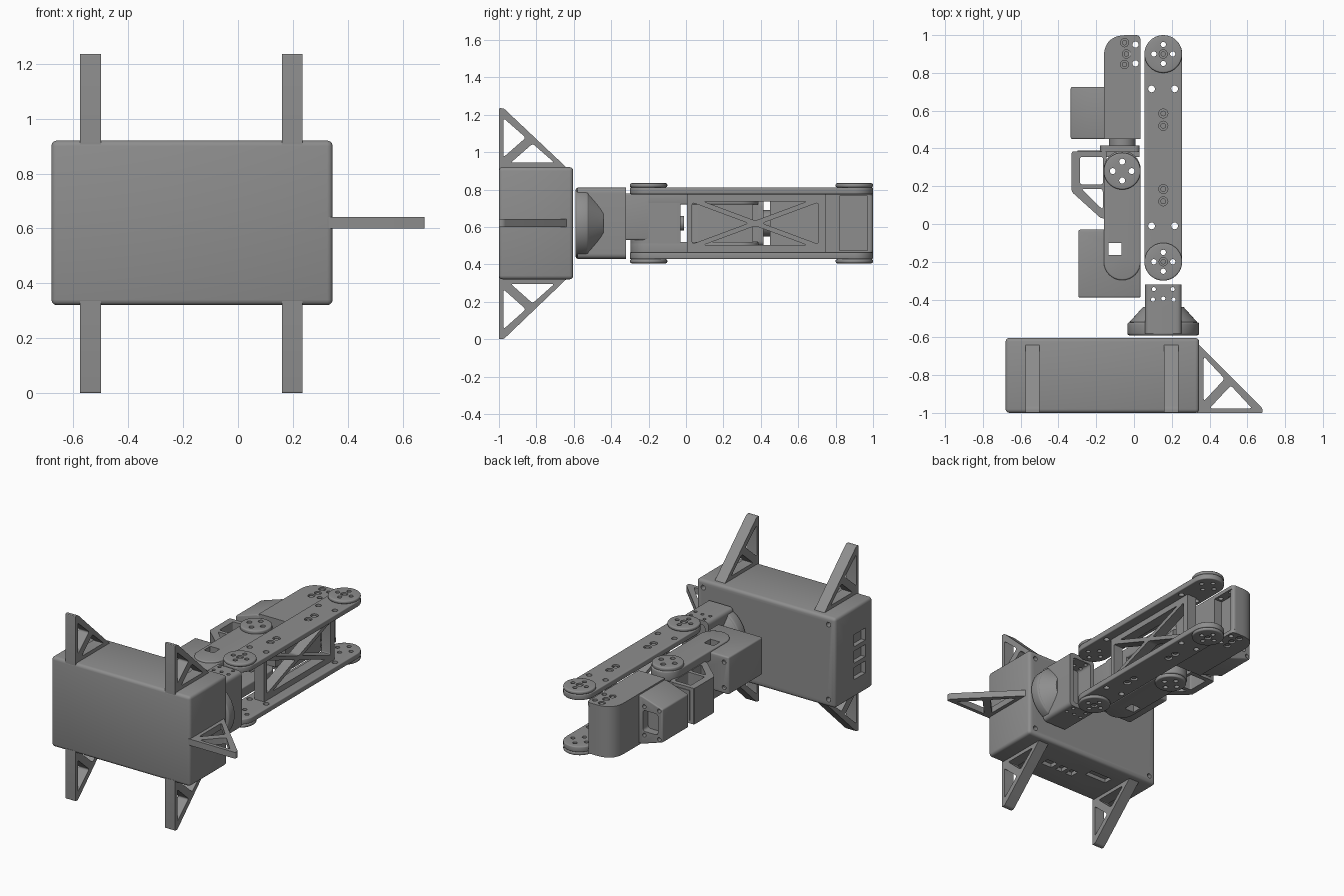
import bpy, bmesh, math
from mathutils import Vector

cube = bpy.data.objects.get("Cube")
if cube:
    bpy.data.objects.remove(cube)

GREY = (0.27, 0.27, 0.27, 1)
grey = bpy.data.materials.new("plain_grey")
grey.use_nodes = True
grey.diffuse_color = GREY
grey.node_tree.nodes["Principled BSDF"].inputs["Base Color"].default_value = GREY

MID = 0.62  # height of the arm's plane of symmetry
AXES = {"x": lambda u, v, w: (w, u, v),
        "y": lambda u, v, w: (u, w, v),
        "z": lambda u, v, w: (u, v, w)}


# ---- outline helpers ----
def circle(u, v, r, n=16):
    return [(u + r * math.cos(math.tau * i / n), v + r * math.sin(math.tau * i / n)) for i in range(n)]


def rounded(points, radii, n=6):
    if not isinstance(radii, (list, tuple)):
        radii = [radii] * len(points)
    pts, out = [Vector(p) for p in points], []
    for i, p in enumerate(pts):
        if not radii[i]:
            out.append(tuple(p))
            continue
        a = p + (pts[i - 1] - p).normalized() * radii[i]
        b = p + (pts[(i + 1) % len(pts)] - p).normalized() * radii[i]
        for k in range(n + 1):
            t = k / n
            out.append(tuple(a * (1 - t) ** 2 + p * 2 * t * (1 - t) + b * t * t))
    return out


def rect(u0, u1, v0, v1, r=0.0):
    return rounded([(u0, v0), (u1, v0), (u1, v1), (u0, v1)], r)


def capsule(u, v0, v1, r, n=16):
    arc = [math.pi * i / n for i in range(n + 1)]
    return ([(u + r * math.cos(a), v1 + r * math.sin(a)) for a in arc] +
            [(u - r * math.cos(a), v0 - r * math.sin(a)) for a in arc])


def inner_triangle(points, gap):
    a, b, c = [Vector(p) for p in points]
    la, lb, lc = (b - c).length, (c - a).length, (a - b).length
    centre = (a * la + b * lb + c * lc) / (la + lb + lc)
    area = abs((b - a).cross(c - a)) / 2
    k = 1 - gap / (2 * area / (la + lb + lc))
    return rounded([centre + (p - centre) * k for p in (a, b, c)], 0.015, 4)


def bolt_circle(u, v, d=0.05, r=0.014):
    return [circle(u + d, v, r), circle(u - d, v, r), circle(u, v + d, r), circle(u, v - d, r)]


def counter_clockwise(loop):
    area = sum(loop[i - 1][0] * p[1] - p[0] * loop[i - 1][1] for i, p in enumerate(loop))
    return loop if area > 0 else loop[::-1]


# ---- solid helpers ----
def finish(obj):
    obj.data.polygons.foreach_set("use_smooth", [True] * len(obj.data.polygons))
    obj.data.set_sharp_from_angle(angle=math.radians(32))


def prism(name, axis, w0, w1, outline, holes=(), bevel=0.0):
    bm = bmesh.new()
    loops = [[bm.verts.new((u, v, w0)) for u, v in counter_clockwise(lp)] for lp in (outline, *holes)]
    if holes:
        edges = [bm.edges.new((lp[i - 1], lp[i])) for lp in loops for i in range(len(lp))]
        bmesh.ops.triangle_fill(bm, edges=edges, use_beauty=True, normal=(0, 0, 1))
    else:
        bm.faces.new(loops[0])
    new = bmesh.ops.extrude_face_region(bm, geom=bm.faces[:])["geom"]
    bmesh.ops.translate(bm, verts=[g for g in new if isinstance(g, bmesh.types.BMVert)], vec=(0, 0, w1 - w0))
    bmesh.ops.recalc_face_normals(bm, faces=bm.faces)
    if bevel:
        rim = {(round(u, 4), round(v, 4)) for u, v in outline}
        sharp = [e for e in bm.edges if e.calc_face_angle(0) > 0.5 and
                 all((round(q.co.x, 4), round(q.co.y, 4)) in rim for q in e.verts)]
        bmesh.ops.bevel(bm, geom=sharp, offset=bevel, segments=3, profile=0.5, affect="EDGES", clamp_overlap=True)
    for q in bm.verts:
        q.co = AXES[axis](*q.co)
    bmesh.ops.recalc_face_normals(bm, faces=bm.faces)
    if bm.calc_volume(signed=True) < 0:
        bmesh.ops.reverse_faces(bm, faces=bm.faces)
    mesh = bpy.data.meshes.new(name)
    bm.to_mesh(mesh)
    bm.free()
    mesh.materials.append(grey)
    obj = bpy.data.objects.new(name, mesh)
    bpy.context.scene.collection.objects.link(obj)
    finish(obj)
    return obj


def cut(obj, cutters):
    for c in cutters:
        m = obj.modifiers.new("cut", "BOOLEAN")
        m.operation, m.solver, m.object = "DIFFERENCE", "EXACT", c
    bpy.context.view_layer.update()
    obj_eval = obj.evaluated_get(bpy.context.evaluated_depsgraph_get())
    mesh = bpy.data.meshes.new_from_object(obj_eval)
    obj.modifiers.clear()
    obj.data = mesh
    for c in cutters:
        bpy.data.objects.remove(c)
    finish(obj)


def both_sides(name, lo, hi, outline, holes=(), bevel=0.0):
    """The same plate above and below the middle plane; lo and hi are distances from it."""
    prism("upper_" + name, "z", MID + lo, MID + hi, outline, holes, bevel)
    prism("lower_" + name, "z", MID - hi, MID - lo, outline, holes, bevel)


# ---- base box with port slots and screw holes ----
base = prism("base_box", "y", -1, -0.603, rect(-0.68, 0.345, 0.32, 0.92), bevel=0.02)
cutters = [prism("slot", "x", -0.7, -0.65, rect(-0.92, -0.80, z - 0.04, z + 0.04)) for z in (0.48, 0.59, 0.70)]
cutters += [prism("slot", "z", 0.3, 0.345, rect(x - w, x + w, y - 0.03, y + 0.03))
            for x, y, w in ((-0.34, -0.75, 0.08), (-0.18, -0.82, 0.025), (-0.1, -0.82, 0.025), (0, -0.82, 0.04))]
cutters += [prism("hole", "y", -0.64, -0.58, circle(x, z, 0.016)) for x in (-0.63, 0.295) for z in (0.37, 0.87)]
cut(base, cutters)


# ---- triangular fins around the base ----
def fin(name, axis, w0, w1, place, height):
    a, b, c, m = (0, 0), (0.36, 0), (0, height), (0.18, height / 2)
    body = rounded([(0, -0.015), (0.375, -0.015), (0.025, height), (0, height)], [0, 0, 0.012, 0.006], 4)
    holes = [inner_triangle(t, 0.024) for t in ((a, m, c), (a, b, m))]
    prism(name, axis, w0, w1, [place(*p) for p in body], [[place(*p) for p in h] for h in holes])


for side, x in (("right", -0.575), ("left", 0.16)):
    fin(side + "_top_fin", "x", x, x + 0.075, lambda d, h: (d - 1, 0.92 + h), 0.315)
    fin(side + "_bottom_fin", "x", x, x + 0.075, lambda d, h: (d - 1, 0.32 - h), 0.32)
fin("side_fin", "z", 0.6, 0.642, lambda d, h: (0.345 + h, d - 1), 0.335)

# ---- rotating shoulder: disc, tapered collar and open housing ----
prism("shoulder_disc", "y", -0.59, -0.52, circle(0.155, MID, 0.19, 48), bevel=0.012)
collar = prism("shoulder_collar", "y", -0.52, -0.44, circle(0.155, MID, 0.18, 48))
for v in collar.data.vertices:
    if v.co.y > -0.48:
        v.co.x = 0.155 + (v.co.x - 0.155) * 0.6
        v.co.z = MID + (v.co.z - MID) * 0.6
prism("shoulder_block", "y", -0.58, -0.44, rect(0.058, 0.252, 0.43, 0.81, 0.03))
housing = prism("shoulder_housing", "y", -0.44, -0.32, rect(0.058, 0.252, 0.43, 0.81, 0.03),
                [rect(0.085, 0.225, 0.46, 0.78, 0.02)])
cut(housing, [prism("hole", "z", 0.4, 0.9, circle(x, y, 0.011))
              for x, y in ((0.105, -0.345), (0.205, -0.345), (0.1, -0.4), (0.155, -0.395), (0.21, -0.4))])

# ---- long link: two plates, end discs and a truss web ----
X = 0.155
ends = [h for y in (-0.2, 0.9) for h in bolt_circle(X, y)]
pins = [circle(x, y, 0.018) for x in (0.093, 0.215) for y in (-0.01, 0.715)]
screw_rows = (0.12, 0.185, 0.52, 0.585)
both_sides("link_plate", 0.155, 0.192, capsule(X, -0.2, 0.9, 0.1),
           ends + pins + [circle(X, y, 0.024) for y in screw_rows], 0.006)
for y in screw_rows:
    both_sides("link_screw", 0.15, 0.185, circle(X, y, 0.015))
for name, y in (("shoulder_joint", -0.2), ("elbow_joint", 0.9)):
    both_sides(name + "_disc", 0.192, 0.214, circle(X, y, 0.1, 40), bolt_circle(X, y) + [circle(X, y, 0.022)], 0.008)
    both_sides(name + "_screw", 0.19, 0.208, circle(X, y, 0.014))
corners = [(0.02, 0.49), (0.72, 0.49), (0.72, 0.75), (0.02, 0.75)]
web_holes = [inner_triangle((corners[i - 1], corners[i], (0.37, MID)), 0.013) for i in range(4)]
prism("link_truss", "x", X - 0.035, X + 0.035, rect(0.005, 0.745, 0.46, 0.78), web_holes)

# ---- lower forearm: capsule link with drive box ----
F = -0.0625
window = rect(-0.135, -0.065, -0.165, -0.1)
both_sides("forearm_plate", 0.1, 0.17, capsule(F, -0.2, 0.29, 0.0975),
           bolt_circle(F, 0.28, 0.05, 0.016) + [window], 0.008)
both_sides("wrist_disc", 0.165, 0.192, circle(F, 0.28, 0.0975, 40), bolt_circle(F, 0.28, 0.05, 0.016), 0.008)
half = [p for p in capsule(F, -0.2, -0.03, 0.0975) if p[1] < -0.029]
prism("forearm_body", "z", MID - 0.11, MID + 0.11, half, [window])
drive = prism("forearm_drive_box", "z", 0.53, 0.78, rect(-0.295, 0.035, -0.39, -0.03), [window], 0.01)
cut(drive, [prism("hole", "y", -0.05, 0, circle(-0.26, z, 0.014)) for z in (0.57, 0.74)])
prism("forearm_horn", "y", -0.03, -0.012, circle(F, MID, 0.04, 24))

# ---- wrist bracket: open frame with a triangular brace ----
prism("wrist_frame", "z", 0.5, 0.74,
      rounded([(-0.33, 0.385), (-0.33, 0.17), (-0.175, 0.03), (-0.145, 0.03), (-0.145, 0.385)], 0.012, 3),
      [rect(-0.285, -0.165, 0.21, 0.355, 0.01),
       inner_triangle([(-0.315, 0.2), (-0.15, 0.2), (-0.15, 0.04)], 0.015)])
prism("wrist_crossbar", "y", 0.385, 0.415, rect(-0.18, 0.03, 0.5, 0.74, 0.03))
prism("wrist_frame_bar", "y", 0.355, 0.39, rect(-0.3, 0.03, 0.52, 0.72))
prism("wrist_roll_shaft", "y", 0.41, 0.455, circle(F, MID, 0.07, 32))

# ---- upper forearm: rounded housing with a side pocket, and flared drive ----
pins = [circle(0.008, y, 0.016) for y in (0.85, 0.95)]
screws = [(-0.05, 0.845), (-0.04, 0.9), (-0.05, 0.96)]
both_sides("hand_plate", 0.145, 0.17,
           rounded([(-0.16, 0.45), (0.035, 0.45), (0.035, 1), (-0.16, 1)], [0, 0, 0.03, 0.12], 10),
           pins + [circle(x, y, 0.022) for x, y in screws])
for x, y in screws:
    both_sides("hand_screw", 0.14, 0.165, circle(x, y, 0.014))
prism("hand_housing", "z", MID - 0.145, MID + 0.145,
      rounded([(-0.16, 0.45), (0.035, 0.45), (0.035, 0.82), (-0.025, 0.82), (-0.025, 0.97),
               (0.03, 0.97), (0.03, 1), (-0.16, 1)], [0, 0, 0, 0, 0, 0, 0.02, 0.12], 10))
flare = prism("hand_drive_box", "y", 0.45, 0.725,
              [(-0.1, 0.78), (-0.18, 0.78), (-0.335, 0.73), (-0.335, 0.51), (-0.18, 0.46), (-0.1, 0.46)], bevel=0.008)
cut(flare, [prism("pocket", "y", 0.67, 0.76, rect(-0.3, -0.19, 0.55, 0.69, 0.02))] +
    [prism("hole", "y", 0.69, 0.76, circle(x, z, 0.013)) for x in (-0.31, -0.2) for z in (0.525, 0.715)])
